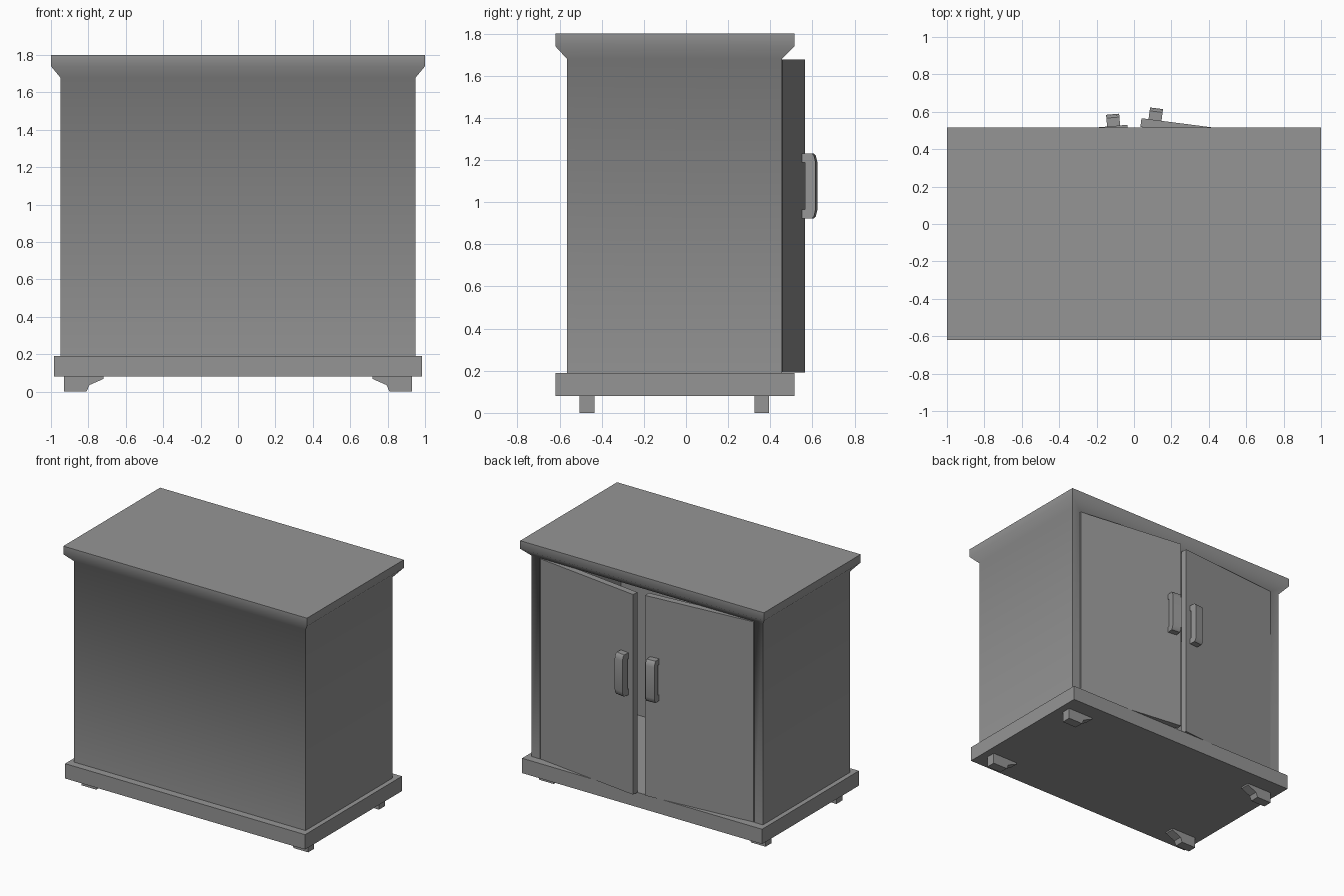
import bpy, bmesh, math
from mathutils import Matrix

old = bpy.data.objects.get("Cube")
if old:
    bpy.data.objects.remove(old, do_unlink=True)

GREY = (0.3, 0.3, 0.3, 1)
grey = bpy.data.materials.new("grey paint")
grey.use_nodes = True
grey.diffuse_color = GREY
grey.node_tree.nodes["Principled BSDF"].inputs["Base Color"].default_value = GREY


def add_object(name, bm, smooth=None):
    bmesh.ops.recalc_face_normals(bm, faces=bm.faces)
    mesh = bpy.data.meshes.new(name)
    bm.to_mesh(mesh)
    bm.free()
    mesh.materials.append(grey)
    obj = bpy.data.objects.new(name, mesh)
    bpy.context.collection.objects.link(obj)
    if smooth:
        bpy.ops.object.select_all(action='DESELECT')
        obj.select_set(True)
        bpy.context.view_layer.objects.active = obj
        bpy.ops.object.shade_smooth_by_angle(angle=math.radians(smooth))
    return obj


def box(name, x0, x1, y0, y1, z0, z1):
    bm = bmesh.new()
    size = Matrix.Diagonal((x1 - x0, y1 - y0, z1 - z0, 1))
    place = Matrix.Translation(((x0 + x1) / 2, (y0 + y1) / 2, (z0 + z1) / 2))
    bmesh.ops.create_cube(bm, size=1, matrix=place @ size)
    return add_object(name, bm)


def prism(name, points, push, smooth=None):
    """Extrude a closed 3D outline along a vector."""
    bm = bmesh.new()
    face = bm.faces.new([bm.verts.new(p) for p in points])
    ext = bmesh.ops.extrude_face_region(bm, geom=[face], use_keep_orig=True)
    verts = [g for g in ext["geom"] if isinstance(g, bmesh.types.BMVert)]
    bmesh.ops.translate(bm, verts=verts, vec=push)
    return add_object(name, bm, smooth)


# Carcass: U-shaped walls, open at the doors, flaring out into the top
W, BACK, OPEN, T = 0.95, -0.565, 0.455, 0.07
FLOOR, CEIL, LIP, TOP = 0.19, 1.68, 1.74, 1.8
u_shape = [(-W, BACK), (W, BACK), (W, OPEN), (W - T, OPEN), (W - T, BACK + T),
           (T - W, BACK + T), (T - W, OPEN), (-W, OPEN)]
rim = [(-1, -0.62), (1, -0.62), (1, 0.515), (-1, 0.515)]
bm = bmesh.new()
low, high = ([bm.verts.new((x, y, z)) for x, y in u_shape] for z in (FLOOR, CEIL))
lip, top = ([bm.verts.new((x, y, z)) for x, y in rim] for z in (LIP, TOP))
for i in range(8):
    j = (i + 1) % 8
    if i not in (2, 6):
        bm.faces.new((low[i], low[j], high[j], high[i]))
    else:
        bm.faces.new((low[i], low[j], high[j], high[i]))
bm.faces.new(low)
bm.faces.new(high[3:7])                                   # ceiling
bm.faces.new((high[0], high[1], lip[1], lip[0]))
bm.faces.new((high[1], high[2], lip[2], lip[1]))
bm.faces.new((high[7], high[0], lip[0], lip[3]))
bm.faces.new((high[2], high[3], high[6], high[7], lip[3], lip[2]))
for i in range(4):
    j = (i + 1) % 4
    bm.faces.new((lip[i], lip[j], top[j], top[i]))
bm.faces.new(top)
add_object("cabinet_body", bm, 50)

# Plinth
box("plinth", -0.985, 0.985, -0.62, 0.515, 0.08, FLOOR)

# Bracket feet
foot = [(0.93, 0), (0.81, 0), (0.795, 0.035), (0.72, 0.068), (0.72, 0.08), (0.93, 0.08)]
for side, s in (("left", 1), ("right", -1)):
    for end, y in (("front", -0.505), ("back", 0.325)):
        prism(f"{end}_{side}_foot", [(s * x, y, z) for x, z in foot], (0, 0.07, 0))

# Doors standing ajar, each with a bow handle; built at the hinge, then swung
DOOR = 0.842
half = [(-0.01, 0.155), (0.045, 0.155), (0.056, 0.145), (0.063, 0.115)]
inner = [(0.013, 0.112), (-0.01, 0.112)]
handle = ([(y, z) for y, z in half] + [(y, -z) for y, z in reversed(half)]
          + [(y, -z) for y, z in reversed(inner)] + inner)
for side, s, angle in (("left", 1, 7.4), ("right", -1, 5)):
    swing = (Matrix.Translation((s * 0.875, 0.457, 0))
             @ Matrix.Rotation(math.radians(-s * angle), 4, 'Z'))
    xa, xb = sorted((0, -s * DOOR))
    panel = box(f"{side}_door", xa, xb, -0.047, 0, FLOOR + 0.002, 1.677)
    hx = -s * (DOOR - 0.073) - 0.035
    grip = prism(f"{side}_door_handle", [(hx, y, 1.077 + z) for y, z in handle],
                 (0.07, 0, 0), 40)
    for obj in (panel, grip):
        obj.data.transform(swing)
